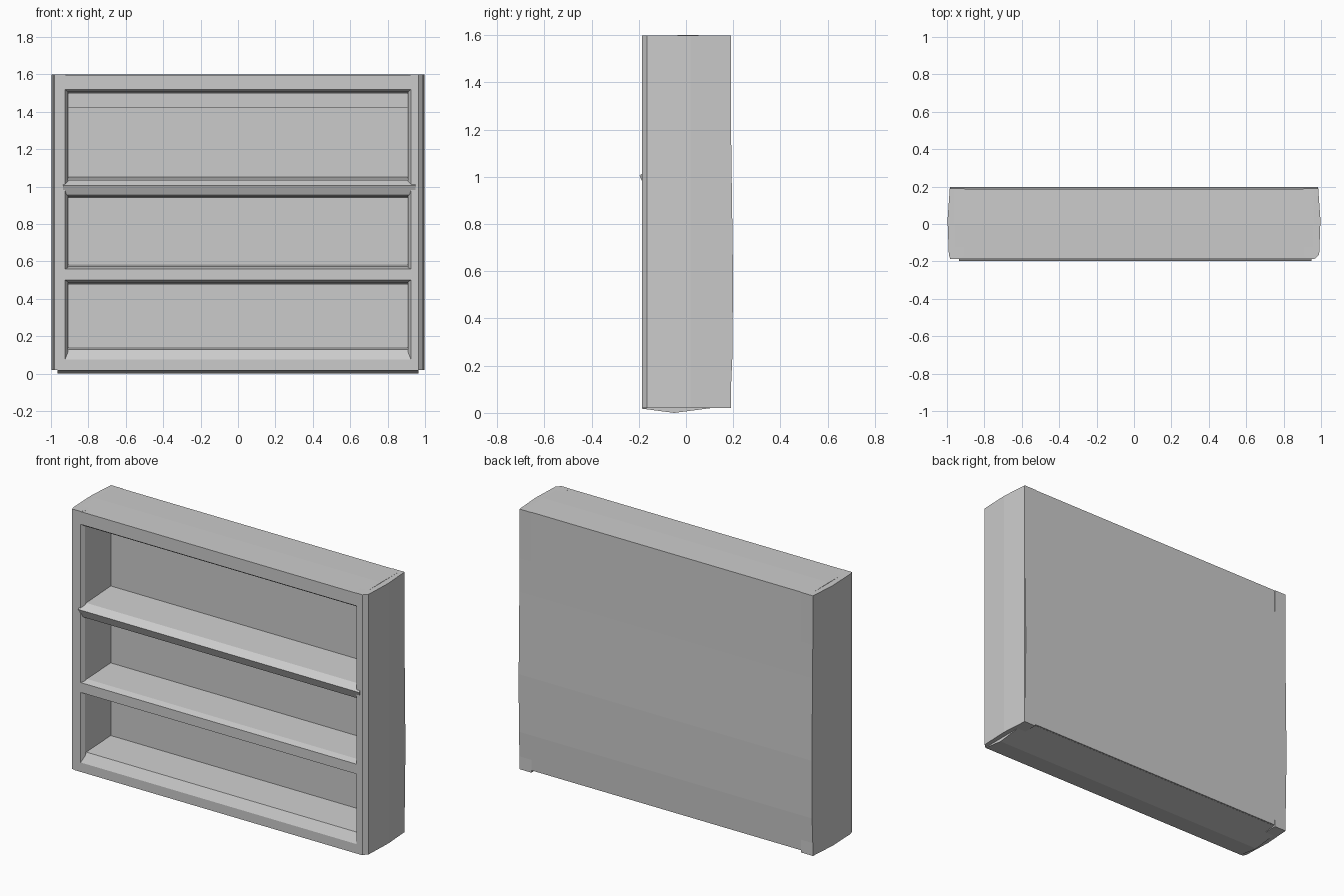
import bpy, bmesh
from mathutils import Vector


def prism(name, profile, axis, lo, hi):
    """Extrude a closed 2D profile along x (profile = y,z) or z (profile = x,y)."""
    def point(p, t):
        return Vector((t, p[0], p[1])) if axis == 'x' else Vector((p[0], p[1], t))
    bm = bmesh.new()
    a = [bm.verts.new(point(p, lo)) for p in profile]
    b = [bm.verts.new(point(p, hi)) for p in profile]
    n = len(profile)
    bm.faces.new(a)
    bm.faces.new(b)
    for i in range(n):
        j = (i + 1) % n
        bm.faces.new((a[i], a[j], b[j], b[i]))
    bmesh.ops.recalc_face_normals(bm, faces=bm.faces[:])
    mesh = bpy.data.meshes.new(name)
    bm.to_mesh(mesh)
    bm.free()
    ob = bpy.data.objects.new(name, mesh)
    bpy.context.collection.objects.link(ob)
    return ob


# Side panels: bowed outside, tapered inside, outer front corner chamfered
for name, s, ch in (("left_side", -1, 0.008), ("right_side", 1, 0.025)):
    prof = [(s * x, y) for x, y in ((0.985, 0.19), (0.997, 0.02), (0.99, -0.165),
                                    (0.99 - ch, -0.187), (0.925, -0.187),
                                    (0.91, -0.165), (0.905, 0.19))]
    prism(name, prof, 'z', 0.02, 1.598)

# Thick back panel, slightly bowed out at mid height
prism("back_panel", [(0.075, 0.03), (0.187, 0.032), (0.197, 0.25), (0.199, 0.6),
                     (0.192, 1.1), (0.187, 1.598), (0.075, 1.598)], 'x', -0.984, 0.984)

# Top board with chamfered lower front lip
prism("top_board", [(0.18, 1.598), (0.0, 1.6), (-0.187, 1.597), (-0.187, 1.52),
                    (-0.165, 1.505), (0.1, 1.495)], 'x', -0.96, 0.96)

# Rail under the top, against the back
prism("top_back_rail", [(0.045, 1.51), (0.045, 1.42), (0.09, 1.42), (0.09, 1.51)],
      'x', -0.91, 0.91)

# Bottom board, floor sloping up from the front, shallow belly underneath
prism("bottom_board", [(-0.187, 0.018), (-0.05, 0.0), (0.18, 0.03), (0.1, 0.145),
                       (-0.155, 0.13), (-0.187, 0.075)], 'x', -0.965, 0.965)

# Lower and upper shelves
prism("lower_shelf", [(-0.187, 0.50), (-0.187, 0.56), (-0.15, 0.572), (0.09, 0.585),
                      (0.09, 0.475), (-0.15, 0.485)], 'x', -0.927, 0.927)
prism("upper_shelf", [(-0.175, 0.955), (-0.197, 1.005), (-0.155, 1.035), (0.09, 1.052),
                      (0.09, 0.938), (-0.15, 0.945)], 'x', -0.935, 0.95)
